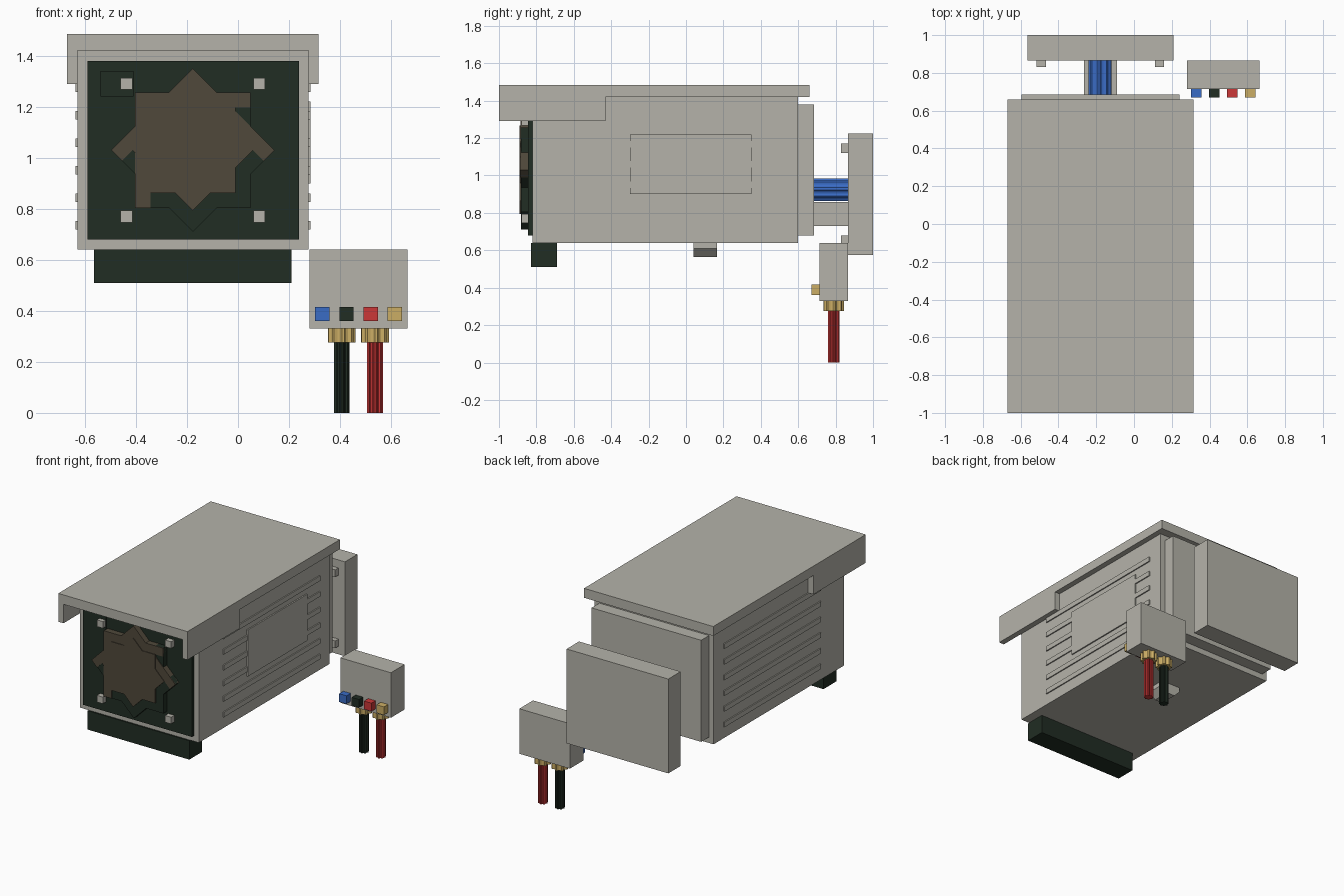
import bpy, bmesh, math
from mathutils import Matrix, Vector

if "Cube" in bpy.data.objects:
    bpy.data.objects.remove(bpy.data.objects["Cube"])


def material(name, rgb):
    m = bpy.data.materials.new(name)
    m.diffuse_color = (*rgb, 1)
    m.use_nodes = True
    m.node_tree.nodes["Principled BSDF"].inputs["Base Color"].default_value = m.diffuse_color
    return m


GREY = material("warm grey", (0.46, 0.45, 0.40))
DARK = material("dark green", (0.015, 0.026, 0.017))
BROWN = material("brown", (0.080, 0.066, 0.043))
BLUE = material("blue", (0.042, 0.15, 0.56))
RED = material("red", (0.60, 0.038, 0.038))
GOLD = material("gold", (0.60, 0.42, 0.13))

CX, CZ = -0.177, 1.03   # centre line of the housing and centre of the front star


def finish(name, bm, mat):
    bmesh.ops.recalc_face_normals(bm, faces=bm.faces)
    me = bpy.data.meshes.new(name)
    bm.to_mesh(me)
    bm.free()
    me.materials.append(mat)
    ob = bpy.data.objects.new(name, me)
    bpy.context.collection.objects.link(ob)
    return ob


def box(name, x, y, z, mat):
    """Box from (min, max) ranges."""
    bm = bmesh.new()
    size = [b - a for a, b in (x, y, z)]
    mid = [(a + b) / 2 for a, b in (x, y, z)]
    bmesh.ops.create_cube(bm, size=1, matrix=Matrix.Translation(mid) @ Matrix.Diagonal((*size, 1)))
    return finish(name, bm, mat)


def prism(name, points, start, axis, length, mat):
    """Extrude a 2D outline: axis 'Y' maps (u, v) to x, z; axis 'Z' maps to x, y."""
    bm = bmesh.new()
    if axis == 'Y':
        verts = [bm.verts.new((u, start, v)) for u, v in points]
        move = Vector((0, length, 0))
    else:
        verts = [bm.verts.new((u, v, start)) for u, v in points]
        move = Vector((0, 0, length))
    face = bm.faces.new(verts)
    new = bmesh.ops.extrude_face_region(bm, geom=[face])["geom"]
    bmesh.ops.translate(bm, vec=move, verts=[v for v in new if isinstance(v, bmesh.types.BMVert)])
    return finish(name, bm, mat)


def ring(cx, cy, radii, count, turn=0.0):
    """Closed outline whose radius cycles through the given radii."""
    return [(cx + radii[i % len(radii)] * math.cos(turn + i * math.tau / count),
             cy + radii[i % len(radii)] * math.sin(turn + i * math.tau / count))
            for i in range(count)]


# Housing
box("housing", (-0.63, 0.276), (-0.82, 0.60), (0.64, 1.42), GREY)
box("rear_cover", (-0.595, 0.24), (0.60, 0.685), (0.68, 1.38), GREY)

# Roof with side skirts at the front
box("roof", (-0.67, 0.315), (-1.0, 0.66), (1.42, 1.485), GREY)
box("roof_skirt_left", (-0.67, -0.63), (-1.0, -0.43), (1.29, 1.42), GREY)
box("roof_skirt_right", (0.276, 0.315), (-1.0, -0.43), (1.29, 1.42), GREY)

# Side slats, with a plain plaque in the middle of the right side
for side, x in (("left", (-0.638, -0.63)), ("right", (0.276, 0.284))):
    for i in range(6):
        z = 1.275 - i * 0.108
        box(f"slat_{side}_{i + 1}", x, (-0.56, 0.49), (z - 0.017, z + 0.017), GREY)
box("side_plaque", (0.276, 0.285), (-0.30, 0.35), (0.90, 1.22), GREY)

# Front panel, corner bolts and corner plate
box("front_panel", (-0.59, 0.24), (-0.845, -0.82), (0.68, 1.38), DARK)
box("corner_plate", (-0.54, -0.41), (-0.851, -0.845), (1.24, 1.34), DARK)
for i, (x, z) in enumerate([(x, z) for x in (-0.437, 0.083) for z in (0.77, 1.29)]):
    box(f"bolt_{i + 1}", (x - 0.023, x + 0.023), (-0.88, -0.845), (z - 0.023, z + 0.023), GREY)

# Eight-pointed star: tips at every other corner of a 16-sided outline
tip = 0.237
notch = tip * math.cos(math.pi / 4) / math.cos(math.pi / 8)
prism("star", ring(CX, CZ, (tip, notch), 16), -0.89, 'Y', 0.045, BROWN)

# Bars framing the star: two squares, one turned by 45 degrees
for i in range(8):
    a = i * math.pi / 4
    u, v = Vector((math.cos(a), math.sin(a))), Vector((-math.sin(a), math.cos(a)))
    c = Vector((CX, CZ))
    corners = [c + u * r + v * s for r, s in
               ((0.167, -0.226), (0.226, -0.226), (0.226, 0.226), (0.167, 0.226))]
    upper = i in (1, 2, 3, 4)
    depth = 0.041 if upper else 0.036
    prism(f"star_bar_{i + 1}", [tuple(p) for p in corners], -0.845 - depth, 'Y', depth,
          BROWN if upper else DARK)

# Underside: front bar and eight-sided drain
box("lower_front_bar", (-0.565, 0.21), (-0.83, -0.69), (0.51, 0.64), DARK)
prism("drain", ring(CX, 0.64, (0.081,), 8, math.pi / 8), 0.04, 'Y', 0.125, GREY)

# Wall mount: arm, ribbed cable, wall plate and spacers
box("mount_arm", (-0.265, -0.09), (0.685, 0.865), (0.73, 0.857), GREY)
prism("mount_cable", ring(-0.18, 0.923, (0.06, 0.06, 0.05, 0.05), 32), 0.685, 'Y', 0.18, BLUE)
box("wall_plate", (-0.565, 0.21), (0.865, 1.0), (0.575, 1.225), GREY)
for i, (x, z) in enumerate([(x, z) for x in (-0.49, 0.135) for z in (0.655, 1.145)]):
    box(f"spacer_{i + 1}", (x - 0.025, x + 0.025), (0.83, 0.865), (z - 0.025, z + 0.025), GREY)

# Junction box with coloured terminals
box("junction_box", (0.28, 0.665), (0.715, 0.865), (0.33, 0.64), GREY)
for i, mat in enumerate((BLUE, DARK, RED, GOLD)):
    x = 0.33 + i * 0.095
    box(f"terminal_{i + 1}", (x - 0.028, x + 0.028), (0.67, 0.715), (0.36, 0.416), mat)

# Glands and ribbed cables below the junction box
for name, x, mat in (("dark", 0.407, DARK), ("red", 0.537, RED)):
    prism(f"gland_{name}", ring(x, 0.79, (0.054, 0.054, 0.044, 0.044), 32), 0.275, 'Z', 0.055, GOLD)
    prism(f"cable_{name}", ring(x, 0.79, (0.031, 0.031, 0.025, 0.025), 32), 0.0, 'Z', 0.275, mat)
